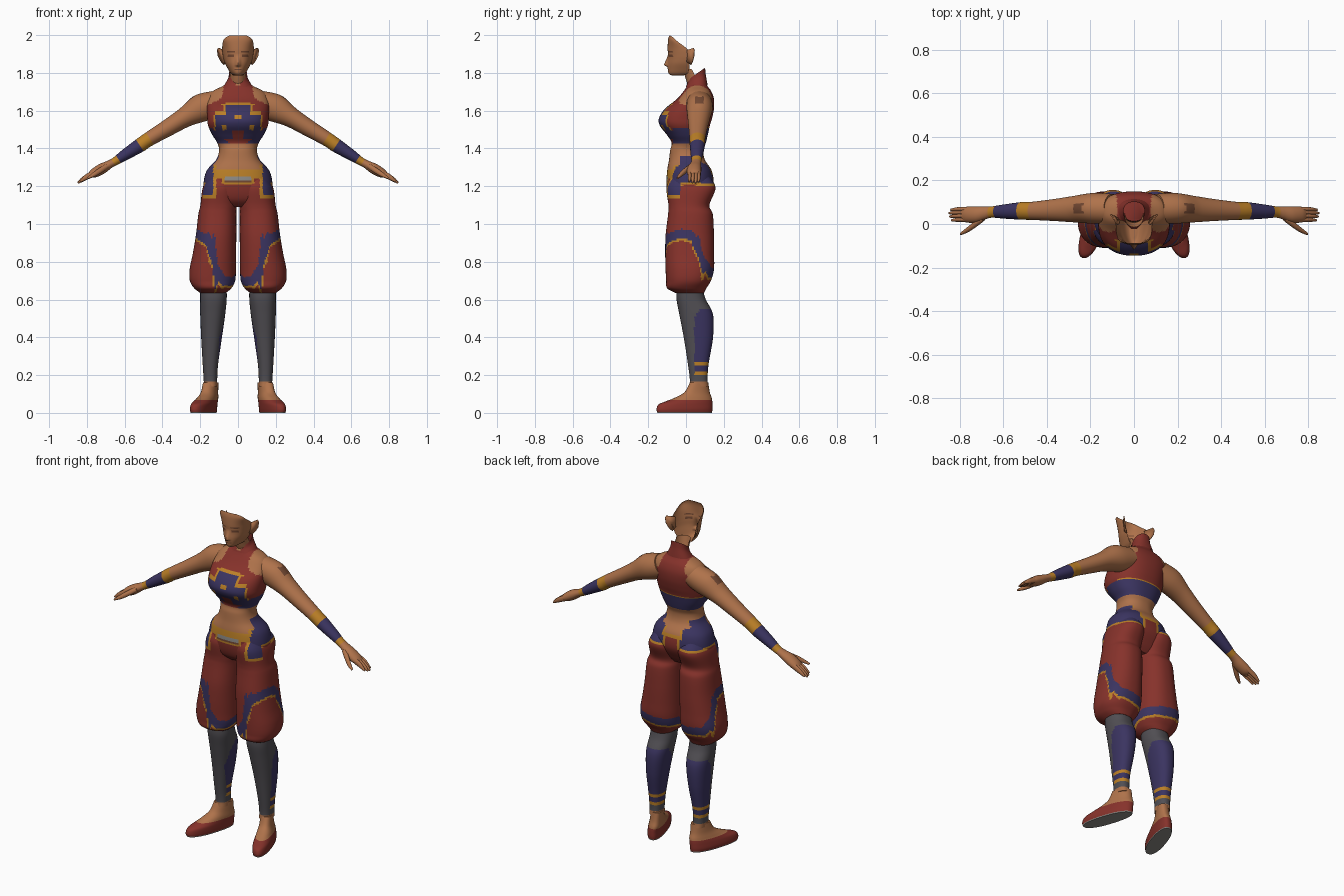
import bpy, bmesh, math
from mathutils import Vector

if "Cube" in bpy.data.objects:
    bpy.data.objects.remove(bpy.data.objects["Cube"])

COLORS = {  # linear diffuse values
    "skin": (.43, .17, .07), "red": (.24, .032, .024), "blue": (.043, .034, .118),
    "gold": (.50, .215, .02), "grey": (.082, .077, .087), "brown": (.17, .065, .032),
    "sole": (.27, .26, .24)}
NAMES = list(COLORS)
MATS = []
for n, c in COLORS.items():
    m = bpy.data.materials.new(n)
    m.diffuse_color = (*c, 1)
    m.use_nodes = True
    m.node_tree.nodes["Principled BSDF"].inputs["Base Color"].default_value = m.diffuse_color
    MATS.append(m)


def finish(name, bm, paint, mirror):
    bmesh.ops.recalc_face_normals(bm, faces=bm.faces)
    for f in bm.faces:
        f.material_index = NAMES.index(paint(f.calc_center_median(), f.normal))
    me = bpy.data.meshes.new(name)
    bm.to_mesh(me)
    bm.free()
    for m in MATS:
        me.materials.append(m)
    ob = bpy.data.objects.new(name, me)
    bpy.context.collection.objects.link(ob)
    bpy.ops.object.select_all(action='DESELECT')
    ob.select_set(True)
    bpy.context.view_layer.objects.active = ob
    bpy.ops.object.shade_smooth_by_angle(angle=math.radians(50))
    if mirror:
        ob.modifiers.new("mirror", 'MIRROR').use_mirror_merge = False
    return ob


def spline(rows, steps):
    """Smoothly resample a list of section rows."""
    out = []
    for i in range(len(rows) - 1):
        a, b, c, d = rows[max(i - 1, 0)], rows[i], rows[i + 1], rows[min(i + 2, len(rows) - 1)]
        for s in range(steps):
            t = s / steps
            out.append([q + .5 * t * (r - p + t * (2 * p - 5 * q + 4 * r - w + t * (3 * (q - r) + w - p)))
                        for p, q, r, w in zip(a, b, c, d)])
    return out + [list(rows[-1])]


def loft(name, rows, ring, paint, steps=8, sides=56, mirror=False, half=False, caps=(True, True)):
    bm = bmesh.new()
    count = sides + 1 if half else sides
    span = -math.pi if half else 2 * math.pi
    grid = [[bm.verts.new(ring(r, span * k / sides)) for k in range(count)] for r in spline(rows, steps)]
    for a, b in zip(grid, grid[1:]):
        for k in range(sides):
            j = (k + 1) % count
            bm.faces.new((a[k], a[j], b[j], b[k]))
    for use, g in zip(caps, (grid[0], grid[-1])):
        if use:
            bm.faces.new(g)
    return finish(name, bm, paint, mirror)


def power(v, p):
    return math.copysign(abs(v) ** (2 / p), v)


def body_ring(r, t):   # row: z, x inner, x outer, y front, y back
    z, x0, x1, y0, y1 = r
    return Vector(((x0 + x1) / 2 + (x1 - x0) / 2 * power(math.cos(t), 2.3),
                   (y0 + y1) / 2 + (y1 - y0) / 2 * power(math.sin(t), 2.3), z))


def lerp_table(table, v):
    for (a, p), (b, q) in zip(table, table[1:]):
        if v <= b:
            return p + (q - p) * max(0, (v - a) / (b - a))
    return table[-1][1]


# Painting rules for clothing
def waist(p, n):
    x, y, z = abs(p.x), p.y, p.z
    if y < -.03:
        lo, hi, edge = 1.14, 1.31, .115
    elif y < .08:
        lo, hi, edge = 1.205, 1.36, .06
    else:
        lo, hi, edge = 1.20, 1.30 + .25 * min(x, .14), .045
    if x > edge and lo < z < hi:
        return "gold" if x < edge + .016 or z < lo + .014 else "blue"
    if y < .03:
        if z > 1.29:
            return "skin"
        if x < .065 and 1.222 < z < 1.25:
            return "brown" if z < 1.23 else "sole"
        if z > 1.24 or (x < .085 and z > 1.213):
            return "gold"
        return "red"
    return "skin" if z > 1.28 else "gold" if z > 1.26 else "red"


HALTER = [(1.60, .2), (1.63, .16), (1.66, .095), (1.70, .08), (1.76, .075)]


def torso_paint(p, n):
    x, y, z = abs(p.x), p.y, p.z
    if z < 1.37:
        return waist(p, n)
    if z < 1.425 or x > lerp_table(HALTER, z):
        return "skin"
    if y > -.07:      # back and side band
        if z < 1.505:
            return "blue"
        return "gold" if z < 1.513 and y > .03 else "red"
    if z > 1.645 or z < 1.45:
        return "red"
    if z > 1.628:
        return "gold" if x < .10 else "red"
    if z > 1.58:
        return "blue" if x < .065 else "gold" if x < .08 or (z < 1.595 and x < .12) else "red"
    if z > 1.495:
        if x < .02 and 1.555 < z < 1.575 or .065 < x < .085 and z < 1.525:
            return "gold"
        return "blue" if x < .12 else "gold" if x < .128 else "red"
    return "blue" if .03 < x < .12 else "red"


STRIPE = [(-180, .72), (-140, .695), (-116, .70), (-97, .75), (-90, .84), (-75, .915), (-55, .935), (-25, .95),
          (6, .935), (24, .875), (34, .80), (55, .745), (100, .73), (180, .72)]


def trouser_paint(p, n):
    if p.z > 1.13:
        return waist(p, n)
    a = math.degrees(math.atan2(p.y - .02, p.x - .13))
    slope = (lerp_table(STRIPE, a + 4) - lerp_table(STRIPE, a - 4)) / .0168
    d = (p.z - lerp_table(STRIPE, a)) / math.hypot(1, slope)
    return "blue" if abs(d) < .024 else "gold" if -.036 < d < 0 else "red"


def shin_paint(p, n):
    x, y, z = p.x, p.y, p.z
    if z < .165:
        return "skin"
    edge = .008 + abs(z - .40) * .25 if x < .12 else .045
    if .27 < z < .55 and y > edge + max(0, z - .5) * .6:
        return "blue"
    if y > .045:
        if .25 < z <= .27 or .203 < z < .22:
            return "gold"
        if .22 <= z <= .25:
            return "blue"
    return "grey"


# Torso with halter top
loft("torso", [(z, -w, w, a, b) for z, w, a, b in (
    (1.09, .12, -.045, .08), (1.13, .178, -.085, .11), (1.20, .184, -.103, .145), (1.28, .167, -.10, .137),
    (1.34, .116, -.09, .10), (1.39, .10, -.084, .092), (1.43, .11, -.076, .105), (1.47, .135, -.10, .115),
    (1.52, .158, -.138, .126), (1.56, .163, -.143, .138), (1.61, .165, -.112, .148), (1.66, .162, -.05, .148),
    (1.70, .138, -.015, .135), (1.73, .082, .005, .114), (1.752, .05, .014, .102))],
    body_ring, torso_paint, sides=72)


# Collar, open at the top, notched in front and rising to the back
def collar_ring(r, t):
    p = body_ring(r[:5], t)
    p.z += r[5] * (p.y - r[3])
    return p


def collar_paint(p, n):
    return "skin" if p.y < .05 and abs(p.x) < (p.z - 1.725) * .7 else "red"


loft("collar", [(1.725, -.075, .075, -.001, .114, .1), (1.745, -.053, .053, .007, .105, .45),
                (1.765, -.048, .048, .012, .101, .7)],
     collar_ring, collar_paint, sides=40, caps=(False, False))

# Front of the neck
loft("neck", [(1.73, .044, .012, .06), (1.77, .043, -.002, .055), (1.82, .043, -.015, .03)],
     lambda r, t: Vector((r[1] * math.cos(t), r[3] + (r[3] - r[2]) * math.sin(t), r[0])),
     lambda p, n: "skin", sides=24, half=True, caps=(False, False))


# Head: open face shell
def head_ring(r, t):
    z, w, y0, y1 = r
    x = w * power(math.cos(t), 2.2)
    y = y1 + (y0 - y1) * abs(math.sin(t)) ** (2 / 2.2)
    nose = lerp_table([(1.83, 0), (1.842, 1), (1.89, .1), (1.90, 0)], z)
    return Vector((x, y - .02 * nose * math.exp(-(x / .012) ** 2), z))


def head_paint(p, n):
    x, z = abs(p.x), p.z
    eye = .02 < x < .054 and 1.885 < z < 1.898
    brow = .018 < x < .058 and 1.91 < z < 1.917
    lips = x < .02 and 1.814 < z < 1.823
    return "brown" if p.y < -.03 and (eye or brow or lips) else "skin"


loft("head", [(1.998, .045, -.088, -.083), (1.985, .068, -.093, -.065), (1.965, .08, -.096, -.043),
              (1.925, .084, -.097, .008), (1.895, .081, -.095, .02), (1.875, .077, -.095, .022),
              (1.85, .069, -.097, .02), (1.825, .056, -.097, .018), (1.80, .04, -.093, .01),
              (1.788, .024, -.08, -.01), (1.787, .012, -.055, -.02)],
     head_ring, head_paint, sides=56, half=True, caps=(False, True))

# Ears
bm = bmesh.new()
bm.faces.new([bm.verts.new(v) for v in ((.078, -.005, 1.918), (.092, .018, 1.925), (.106, .038, 1.932),
                                        (.111, .043, 1.92), (.108, .041, 1.89), (.092, .034, 1.86),
                                        (.076, .025, 1.842), (.07, -.002, 1.862))])
ear = finish("ear", bm, lambda p, n: "skin", True)
ear.modifiers.new("thickness", 'SOLIDIFY').thickness = .006

# Baggy trouser legs
loft("trouser_leg", [(1.25, .03, .155, -.08, .125), (1.19, .006, .187, -.103, .156), (1.10, .008, .199, -.093, .124),
                     (1.05, .009, .21, -.095, .142), (.94, .009, .223, -.108, .148), (.84, .01, .24, -.11, .149),
                     (.76, .011, .256, -.108, .148), (.70, .015, .255, -.105, .132), (.66, .035, .232, -.10, .108),
                     (.635, .065, .20, -.055, .095)],
     body_ring, trouser_paint, steps=12, sides=96, mirror=True)

# Shin guards
loft("shin", [(.65, .06, .20, -.05, .09), (.60, .06, .20, -.05, .105), (.52, .068, .20, -.035, .143),
              (.40, .085, .195, -.012, .143), (.26, .105, .187, .01, .12), (.18, .11, .182, .02, .114),
              (.14, .11, .18, .018, .118)], body_ring, shin_paint, steps=12, sides=56, mirror=True)


# Feet with slippers, toes turned outward
def foot_ring(r, t):
    p = body_ring(r, t)
    p.x += (.07 - p.y) * .31
    return p


loft("foot", [(.16, .108, .181, .02, .118), (.11, .108, .186, -.008, .126), (.08, .106, .195, -.06, .136),
              (.062, .106, .202, -.105, .139), (.045, .106, .207, -.145, .14), (.02, .107, .21, -.156, .14),
              (0, .11, .206, -.152, .137)], foot_ring,
     lambda p, n: "sole" if n.z < -.8 or p.z < .006 else "red" if p.z < .068 else "skin", sides=40, mirror=True)


# Arms: row is x, y, z, radius across the arm, radius in depth
def arm_ring(r, t):
    return Vector((r[0] + .55 * r[3] * math.sin(t), r[1] + r[4] * math.cos(t), r[2] + .835 * r[3] * math.sin(t)))


def arm_paint(p, n):
    s = p.x * .835 - p.z * .55
    if -.405 < s < -.178:
        return "gold" if s < -.347 or s > -.21 else "blue"
    if .05 < p.y < .095 and 1.635 < p.z < 1.675 and p.x > .2 and n.z > .3:
        return "brown"
    return "skin"


loft("arm", [(.10, .07, 1.645, .07, .068), (.19, .072, 1.615, .076, .07), (.28, .068, 1.565, .054, .06),
             (.37, .064, 1.51, .045, .05), (.475, .06, 1.447, .038, .041), (.52, .06, 1.416, .037, .04),
             (.60, .057, 1.365, .029, .032), (.65, .055, 1.332, .022, .026), (.68, .051, 1.316, .022, .029),
             (.72, .044, 1.293, .028, .037), (.76, .043, 1.270, .025, .037), (.785, .043, 1.258, .014, .032)],
     arm_ring, arm_paint, steps=10, sides=36, mirror=True)

# Fingers and thumb
for i, (y, reach) in enumerate(((.068, -.008), (.053, 0), (.037, -.003), (.020, -.012))):
    loft(f"finger_{i + 1}", [(.75, y, 1.273, .017, .011), (.79, y, 1.255, .016, .010),
                             (.825 + reach, y - .001, 1.234 - reach * .6, .012, .009),
                             (.848 + reach, y - .003, 1.217 - reach * .6, .005, .005)],
         arm_ring, lambda p, n: "skin", steps=3, sides=10, mirror=True)
loft("thumb", [(.69, .03, 1.308, .014, .018), (.73, -.003, 1.283, .015, .015), (.765, -.028, 1.26, .012, .012),
               (.795, -.045, 1.243, .005, .006)], arm_ring, lambda p, n: "skin", steps=3, sides=10, mirror=True)
